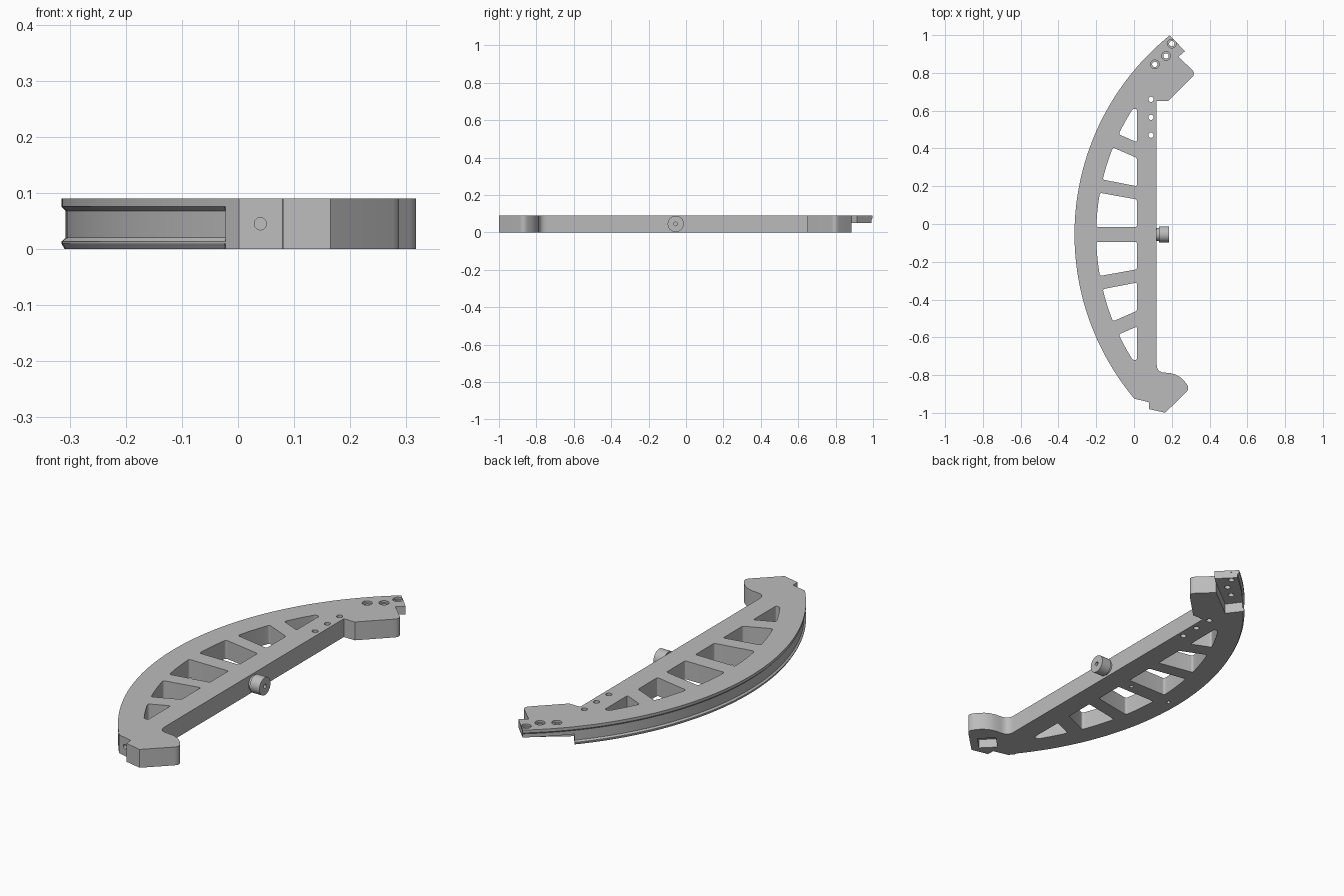
import bpy, bmesh
from math import sin, cos, pi, asin
from mathutils import Vector
from mathutils.geometry import tessellate_polygon

if "Cube" in bpy.data.objects:
    bpy.data.objects.remove(bpy.data.objects["Cube"])

H = 0.09                           # plate thickness
LEDGE = 0.05                       # underside of the thin tab
CX, CY, R = 1.038, -0.055, 1.353   # centre and radius of the outer arc
R_IN = 1.238                       # radius of the window edges

grey = bpy.data.materials.new("satin grey")
grey.use_nodes = True
colour = (0.5, 0.5, 0.5, 1)
grey.diffuse_color = colour
grey.node_tree.nodes["Principled BSDF"].inputs["Base Color"].default_value = colour


def arc(radius, y0, y1, n, offset=0):
    a0, a1 = asin((y0 - CY) / radius), asin((y1 - CY) / radius)
    steps = [a0 + (a1 - a0) * i / n for i in range(n + 1)]
    r = radius + offset
    return [(CX - r * cos(a), CY + r * sin(a)) for a in steps]


def rounded(pts, n=5):
    """Round corners given as (x, y, setback)."""
    out = []
    for i, (x, y, d) in enumerate(pts):
        p = Vector((x, y))
        if not d:
            out.append((x, y))
            continue
        a = p + (Vector(pts[i - 1][:2]) - p).normalized() * d
        b = p + (Vector(pts[(i + 1) % len(pts)][:2]) - p).normalized() * d
        for k in range(n + 1):
            t = k / n
            q = a * (1 - t) ** 2 + p * 2 * t * (1 - t) + b * t * t
            out.append((q.x, q.y))
    return out


def circle(x, y, r, n=24):
    return [(x + r * cos(2 * pi * i / n), y + r * sin(2 * pi * i / n)) for i in range(n)]


def at(loop, z):
    return [Vector((x, y, z)) for x, y in loop]


def cap(bm, *loops):
    """Fill a flat outline, leaving the further loops open as holes."""
    verts = [bm.verts.new(p) for loop in loops for p in loop]
    for tri in tessellate_polygon(loops):
        bm.faces.new([verts[i] for i in tri])


def wall(bm, *loops, skip=None):
    """Join loops of equal length with quads."""
    rings = [[bm.verts.new(p) for p in loop] for loop in loops]
    count = len(rings[0])
    for a, b in zip(rings, rings[1:]):
        for i in range(count):
            j = (i + 1) % count
            if i != skip:
                bm.faces.new((a[i], a[j], b[j], b[i]))


def finish(bm, name):
    bmesh.ops.remove_doubles(bm, verts=bm.verts, dist=0.00002)
    bmesh.ops.recalc_face_normals(bm, faces=bm.faces)
    mesh = bpy.data.meshes.new(name)
    bm.to_mesh(mesh)
    bm.free()
    mesh.materials.append(grey)
    ob = bpy.data.objects.new(name, mesh)
    bpy.context.collection.objects.link(ob)
    bpy.ops.object.select_all(action='DESELECT')
    ob.select_set(True)
    bpy.context.view_layer.objects.active = ob
    bpy.ops.object.shade_smooth_by_angle(angle=0.5)


# Outline pieces: lower rim, grooved rim, tip of the tab, then feet and spine
TIP_SIDE = [(0.27, 0.915)]
STEP = [(0.076, 0.762)]
BODY = rounded([(0.235, 0.885, 0), (0.328, 0.797, 0.03), (0.18, 0.65, 0),
                (0.12, 0.65, 0), (0.12, -0.787, 0.045), (0.24, -0.787, 0.075),
                (0.295, -0.872, 0.025), (0.165, -0.999, 0), (0.08, -0.98, 0),
                (0.078, -0.943, 0)])


def rim(offset):
    return arc(R, -0.925, -0.895, 2) + arc(R, -0.893, 0.835, 64, offset)


def tip(offset):
    return arc(R, 0.835, 0.998, 8, offset)[1:] + TIP_SIDE


def lower(offset, z):
    return at(rim(offset) + STEP + BODY, z)


def upper(offset, z):
    return at(rim(offset) + tip(offset) + BODY, z)


GROOVE = -0.008
low_levels = [lower(-0.006, 0), lower(0, 0.01), lower(0, 0.013),
              lower(GROOVE, 0.02), lower(GROOVE, LEDGE)]
high_levels = [upper(GROOVE, LEDGE), upper(GROOVE, 0.068), upper(0, 0.076), upper(0, H)]

# Side walls; the lower end face is filled separately around its hole
bm = bmesh.new()
for levels in (low_levels, high_levels):
    wall(bm, *levels, skip=len(levels[0]) - 1)
columns = low_levels + high_levels[1:]
start, end = columns[0][0], columns[0][-1]
across = (end - start).normalized()
middle = (start + end) / 2 + Vector((0, 0, H / 2))
bore = [middle + across * x + Vector((0, 0, z)) for x, z in circle(0, 0, 0.011)]
deep = [p + Vector((0, 0.06, 0)) for p in bore]
cap(bm, [c[0] for c in columns] + [c[-1] for c in reversed(columns)], bore)
wall(bm, bore, deep)
cap(bm, deep)

# Windows between the ribs, mirrored about the middle rib
through = []
for outer_top, outer_low, in_low, in_top in [(0.61, 0.475, 0.433, 0.61),
                                             (0.405, 0.235, 0.2, 0.35),
                                             (0.165, -0.015, -0.015, 0.13)]:
    curve = arc(R_IN, outer_low, outer_top, 6)
    pts = [(0.015, in_top, 0.009), (0.015, in_low, 0.009)]
    pts += [(x, y, 0.011 if i in (0, 6) else 0) for i, (x, y) in enumerate(curve)]
    shape = rounded(pts)
    through += [shape, [(x, 2 * CY - y) for x, y in shape]]

# Plain holes in the spine
through += [circle(0.09, y, 0.014) for y in (0.66, 0.565, 0.47)]
for loop in through:
    wall(bm, at(loop, 0), at(loop, H))

# Blind holes under the middle rib and the square pocket in the lower foot
blind = [circle(-0.03, CY, 0.01), circle(-0.26, CY, 0.01), circle(0.15, -0.9, 0.062, 4)]
for loop in blind:
    wall(bm, at(loop, 0), at(loop, 0.045))
    cap(bm, at(loop, 0.045))

# Counterbored holes in the tab
wide, narrow = [], []
for x, y in [(0.2, 0.955), (0.17, 0.89), (0.11, 0.845)]:
    big, small = circle(x, y, 0.023), circle(x, y, 0.014)
    wall(bm, at(big, H), at(big, H - 0.01), at(small, H - 0.01), at(small, LEDGE))
    wide.append(big)
    narrow.append(small)

# Flat faces: underside, tab underside and top
cap(bm, low_levels[0], *[at(h, 0) for h in through + blind])
ledge = rim(GROOVE)[-1:] + tip(GROOVE) + BODY[:1] + STEP
cap(bm, at(ledge, LEDGE), *[at(h, LEDGE) for h in narrow])
cap(bm, high_levels[-1], *[at(h, H) for h in through + wide])
finish(bm, "arc_frame")

# Side knob with a narrow neck and a centre bore
bm = bmesh.new()
turned = [[Vector((x, y, z)) for y, z in circle(CY, H / 2, r, 48)]
          for x, r in [(0.118, 0.035), (0.132, 0.035), (0.132, 0.043),
                       (0.185, 0.043), (0.185, 0.01), (0.15, 0.01)]]
wall(bm, *turned)
cap(bm, turned[0])
cap(bm, turned[-1])
finish(bm, "side_knob")
